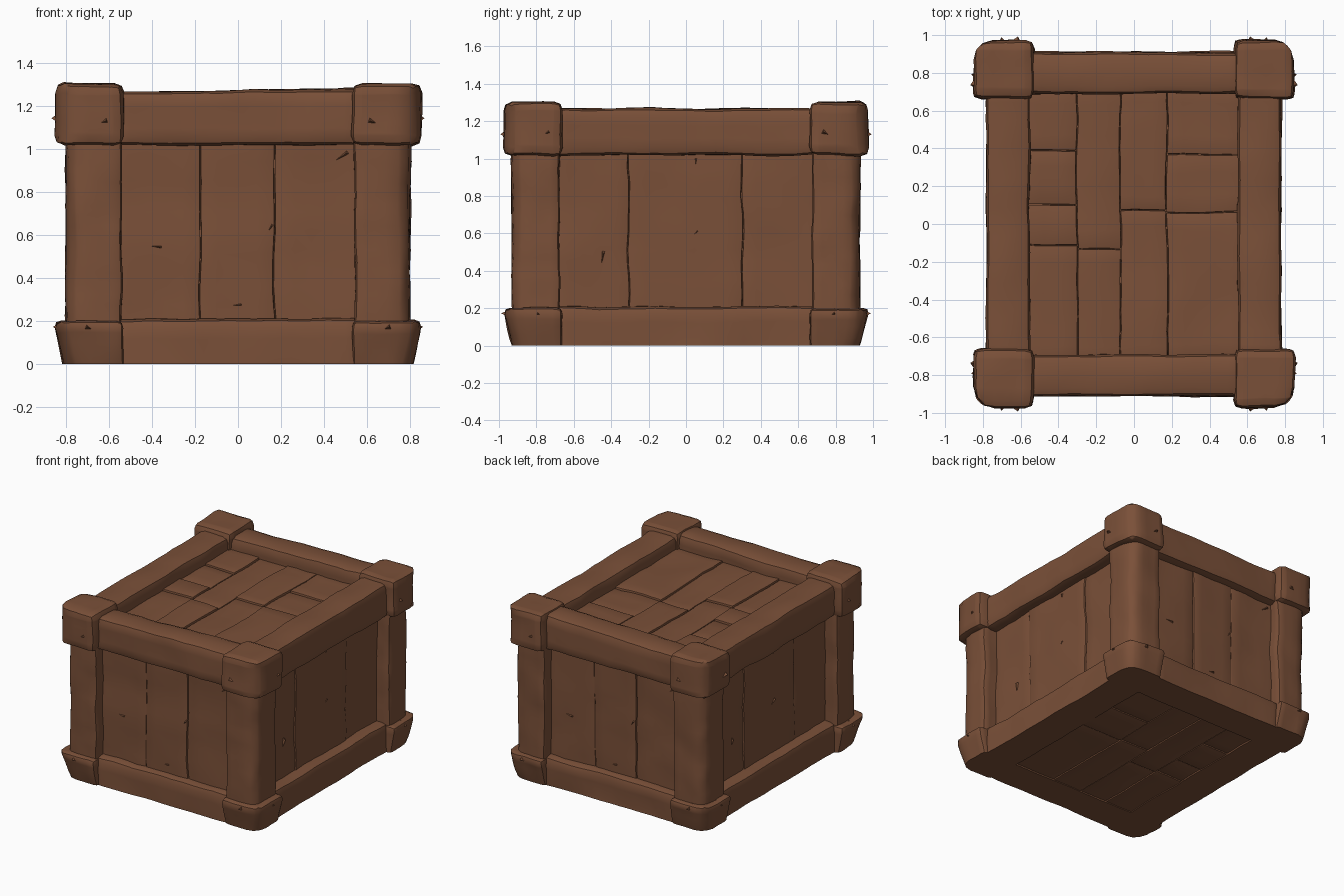
import bpy, bmesh, math, random
from mathutils import Vector, noise

if "Cube" in bpy.data.objects:
    bpy.data.objects.remove(bpy.data.objects["Cube"])

random.seed(4)
wood = bpy.data.materials.new("brown wood")
wood.diffuse_color = (0.195, 0.080, 0.040, 1)
wood.use_nodes = True
wood.node_tree.nodes["Principled BSDF"].inputs["Base Color"].default_value = wood.diffuse_color


def finish(name, bm, angle=38):
    bmesh.ops.recalc_face_normals(bm, faces=bm.faces)
    me = bpy.data.meshes.new(name)
    bm.to_mesh(me)
    bm.free()
    me.materials.append(wood)
    for p in me.polygons:
        p.use_smooth = True
    me.set_sharp_from_angle(angle=math.radians(angle))
    ob = bpy.data.objects.new(name, me)
    bpy.context.collection.objects.link(ob)
    return ob


def chunk(name, a, b, bevel, amp=0.010, step=0.08, shape=None):
    """Hand-hewn block between two corners: bevelled, sliced and dented."""
    lo = Vector([min(p, q) for p, q in zip(a, b)])
    hi = Vector([max(p, q) for p, q in zip(a, b)])
    bm = bmesh.new()
    bmesh.ops.create_cube(bm, size=1)
    for v in bm.verts:
        v.co = Vector([lo[i] + (v.co[i] + 0.5) * (hi[i] - lo[i]) for i in range(3)])
    bmesh.ops.bevel(bm, geom=bm.edges[:], offset=bevel, segments=2, profile=0.55,
                    affect='EDGES', clamp_overlap=True)
    for i in range(3):
        n = int((hi[i] - lo[i]) / step)
        for k in range(1, n):
            co = lo.copy()
            co[i] += (hi[i] - lo[i]) * (k + random.uniform(-0.15, 0.15)) / n
            no = Vector((0, 0, 0))
            no[i] = 1
            bmesh.ops.bisect_plane(bm, geom=bm.verts[:] + bm.edges[:] + bm.faces[:],
                                   plane_co=co, plane_no=no, dist=0.002)
    for v in bm.verts:
        p = v.co.copy()
        if shape:
            v.co = shape(p)
        v.co += noise.noise_vector(p * 3.7) * amp + noise.noise_vector(p * 10) * amp * 0.5
        v.co.z = max(v.co.z, 0.0)
    return finish(name, bm)


def splinter(name, base, out, along, length=0.08, width=0.03, height=0.02):
    """Small wedge of split wood standing off a surface."""
    base, out, along = Vector(base), Vector(out).normalized(), Vector(along).normalized()
    side = out.cross(along)
    root = base - out * 0.025
    bm = bmesh.new()
    vs = [bm.verts.new(p) for p in (root - along * length / 2, root + along * length / 2 + side * width,
                                    root + along * length / 2 - side * width,
                                    base + out * height + along * length * 0.3)]
    for f in ((0, 1, 2), (0, 1, 3), (1, 2, 3), (2, 0, 3)):
        bm.faces.new([vs[i] for i in f])
    finish(name, bm)


def rounder(x, y, r):
    """Returns a function that rounds the outer vertical edge at |x|, |y|."""
    def fn(p):
        q = Vector((abs(p.x) - (x - r), abs(p.y) - (y - r)))
        if min(q) <= 0 or q.length <= r:
            return p.copy()
        q *= r / q.length
        return Vector((math.copysign(x - r + q.x, p.x), math.copysign(y - r + q.y, p.y), p.z))
    return fn


round_post, round_cap = rounder(.80, .93, .09), rounder(.85, .975, .12)


def flare(p):
    """Bottom caps widen towards their upper rim."""
    k = 0.96 + 0.04 * min(p.z / 0.17, 1)
    p = round_cap(p)
    return Vector((p.x * k if abs(p.x) > 0.7 else p.x, p.y * k if abs(p.y) > 0.8 else p.y, p.z))


def slope(p):
    """Front and back top beams rise slightly to the right."""
    return Vector((p.x, p.y, p.z + (.018 * p.x if p.z > 1.15 else 0)))


# corner posts with top and bottom caps
for sx, nx in ((-1, "left"), (1, "right")):
    for sy, ny in ((-1, "front"), (1, "back")):
        tag = ny + "_" + nx
        chunk("post_" + tag, (sx * .54, sy * .675, .12), (sx * .80, sy * .93, 1.1), .03,
              step=.05, shape=round_post)
        chunk("top_cap_" + tag, (sx * .53, sy * .66, 1.018), (sx * .85, sy * .975, 1.303), .045,
              step=.05, shape=round_cap)
        chunk("bottom_cap_" + tag, (sx * .53, sy * .66, -.06), (sx * .85, sy * .97, .2), .03,
              step=.05, shape=flare)
        # chipped corners of the caps
        splinter("chip_side_" + tag, (sx * .845, sy * .76, 1.13), (sx, 0, 0), (0, -sy, .5), .09, .03, .022)
        splinter("chip_end_" + tag, (sx * .64, sy * .968, 1.12), (0, sy, 0), (-sx, 0, .4), .09, .03, .025)
        splinter("chip_low_" + tag, (sx * .83, sy * .77, .16), (sx, 0, .1), (0, sy, .4), .08, .03, .032)
        splinter("chip_low_end_" + tag, (sx * .68, sy * .95, .16), (0, sy, .1), (sx, 0, .4), .08, .03, .04)

# horizontal beams, top and bottom
for s, n in ((-1, "front"), (1, "back")):
    chunk("top_beam_" + n, (-.58, s * .69, 1.018), (.58, s * .91, 1.272), .042, shape=slope)
    chunk("bottom_beam_" + n, (-.58, s * .66, -.06), (.58, s * .91, .21), .042)
for s, n in ((-1, "left"), (1, "right")):
    chunk("top_beam_" + n, (s * .55, -.72, 1.018), (s * .78, .72, 1.268), .042)
    chunk("bottom_beam_" + n, (s * .52, -.72, -.06), (s * .78, .72, .21), .042)

# solid core behind the plank seams
bm = bmesh.new()
bmesh.ops.create_cube(bm, size=1)
for v in bm.verts:
    v.co = Vector((v.co.x * 1.34, v.co.y * 1.64, .585 + v.co.z * 1.12))
finish("inner_core", bm)

# wall planks
GAP = .0015
for s, n in ((-1, "front"), (1, "back")):
    xs = (-.60, -.175, .17, .60)
    for i in range(3):
        d = s * (.845 + (.006 if i == 1 else 0))
        chunk(f"{n}_plank_{i + 1}", (xs[i] + GAP, s * .74, .1), (xs[i + 1] - GAP, d, 1.12), .007, .012)
for s, n in ((-1, "left"), (1, "right")):
    ys = (-.72, -.305, .30, .72)
    for i in range(3):
        d = s * (.692 + (.006 if i == 1 else 0))
        chunk(f"{n}_plank_{i + 1}", (s * .6, ys[i] + GAP, .1), (d, ys[i + 1] - GAP, 1.12), .007, .012)

# lid and floor boards, cut into uneven lengths
columns = ((-.58, -.30, (-.11, .10, .39)), (-.30, -.07, (-.13,)),
           (-.07, .175, (.07,)), (.175, .58, (.06, .37)))
for c, (x0, x1, cuts) in enumerate(columns):
    ys = (-.73, *cuts, .73)
    for r in range(len(ys) - 1):
        lift = .010 * ((c + r) % 2)
        y0, y1 = ys[r] + GAP, ys[r + 1] - GAP
        chunk(f"lid_board_{c + 1}_{r + 1}", (x0 + GAP, y0, 1.06), (x1 - GAP, y1, 1.165 + lift), .007, .010)
        chunk(f"floor_board_{c + 1}_{r + 1}", (x0 + GAP, y0, .14), (x1 - GAP, y1, .006 + lift * .4), .007, .004)

# raised splinters on the walls
for s in (-1, 1):
    for u, z, t, w in ((.13, .60, 1.0, .16), (-.04, .27, .1, .16), (-.42, .55, -.1, .18), (.46, .95, .6, .16)):
        splinter("wall_splinter", (-s * u, s * .845, z), (0, s, 0), (-s * math.cos(t), 0, math.sin(t)), w, .02, .016)
    for u, z, t, w in ((.02, .57, .8, .18), (.05, .95, 1.5, .14), (-.45, .45, 1.4, .14)):
        splinter("side_splinter", (s * .694, s * u, z), (s, 0, 0), (0, s * math.cos(t), math.sin(t)), w, .015, .016)
